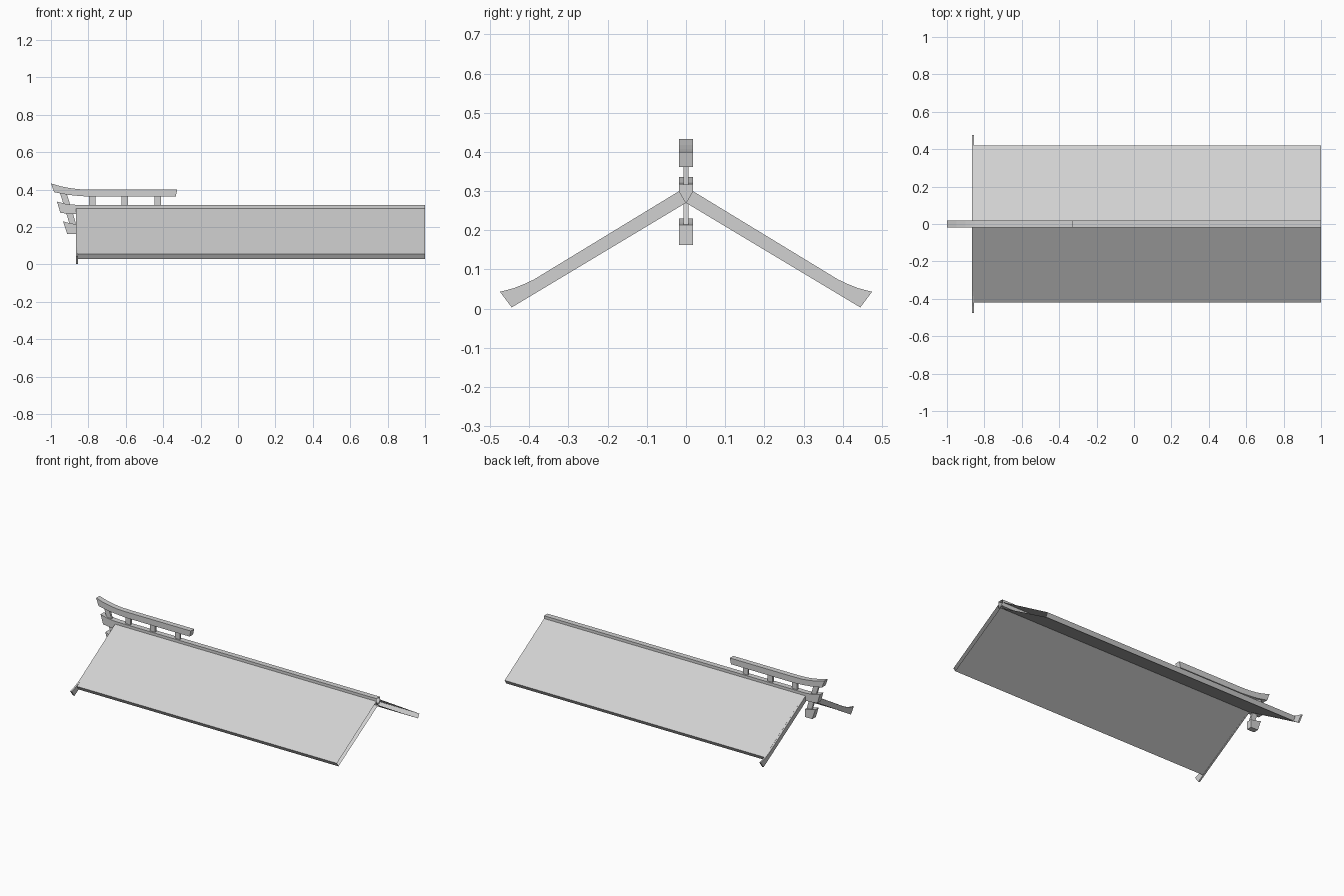
import bpy
import bmesh

cube = bpy.data.objects.get("Cube")
if cube:
    bpy.data.objects.remove(cube, do_unlink=True)

grey = bpy.data.materials.new("plain_grey")
grey.use_nodes = True
colour = (0.64, 0.64, 0.64, 1)
grey.diffuse_color = colour
grey.node_tree.nodes["Principled BSDF"].inputs["Base Color"].default_value = colour


def prism(name, profile, axis, low, high, open_high=False):
    """Extrude a 2D outline: axis 'x' takes (y, z) points, axis 'y' takes (x, z)."""
    bm = bmesh.new()

    def place(p, d):
        return bm.verts.new((d, p[0], p[1]) if axis == "x" else (p[0], d, p[1]))

    a = [place(p, low) for p in profile]
    b = [place(p, high) for p in profile]
    bm.faces.new(a)
    cap = bm.faces.new(b[::-1])
    n = len(profile)
    for i in range(n):
        j = (i + 1) % n
        bm.faces.new((a[j], a[i], b[i], b[j]))
    bmesh.ops.recalc_face_normals(bm, faces=bm.faces)
    if open_high:
        bmesh.ops.delete(bm, geom=[cap], context="FACES_ONLY")
    mesh = bpy.data.meshes.new(name)
    bm.to_mesh(mesh)
    bm.free()
    mesh.materials.append(grey)
    obj = bpy.data.objects.new(name, mesh)
    bpy.context.collection.objects.link(obj)
    return obj


HALF = 0.0175      # half width of the ridge beams
POST = 0.007       # half width of the posts
GABLE = -0.855     # inner face of the gable boards

# Roof slopes and flared gable boards, one per side
slope = [(HALF, 0.3), (0.42, 0.055), (0.405, 0.03), (0, 0.27)]
board = [(HALF, 0.3), (0.36, 0.09), (0.385, 0.076), (0.41, 0.064),
         (0.44, 0.052), (0.475, 0.043), (0.445, 0.003), (0, 0.27)]
for side, s in (("left", 1), ("right", -1)):
    prism("roof_slope_" + side, [(s * y, z) for y, z in slope], "x", GABLE, 1, True)
    prism("gable_board_" + side, [(s * y, z) for y, z in board], "x", GABLE - 0.01, GABLE)

# Main ridge along the roof
prism("ridge_beam", [(-HALF, 0.275), (HALF, 0.275), (HALF, 0.318), (-HALF, 0.318)],
      "x", GABLE - 0.01, 1, True)

# Upturned ornamental beams at the gable end
top_beam = [(-1, 0.433), (-0.95, 0.418), (-0.9, 0.408), (-0.85, 0.402), (-0.79, 0.4),
            (-0.325, 0.4), (-0.333, 0.362), (-0.79, 0.362), (-0.85, 0.366),
            (-0.91, 0.372), (-0.983, 0.386)]
middle_beam = [(-0.968, 0.336), (-0.92, 0.323), (GABLE - 0.005, 0.318),
               (GABLE - 0.005, 0.27), (-0.9, 0.27), (-0.95, 0.276)]
lower_beam = [(-0.935, 0.23), (-0.9, 0.22), (-0.862, 0.214),
              (-0.862, 0.163), (-0.913, 0.163)]
for name, outline in (("top_beam", top_beam), ("middle_beam", middle_beam),
                      ("lower_beam", lower_beam)):
    prism(name, outline, "y", -HALF, HALF)

# Posts between the beams: bottom x, bottom z, top x, top z
posts = [(-0.915, 0.32, -0.933, 0.378), (-0.882, 0.212, -0.902, 0.278)]
posts += [(x, 0.315, x, 0.365) for x in (-0.78, -0.605, -0.428)]
for i, (xb, zb, xt, zt) in enumerate(posts):
    w = 0.0175
    prism(f"post_{i + 1}", [(xb - w, zb), (xb + w, zb), (xt + w, zt), (xt - w, zt)],
          "y", -POST, POST)
